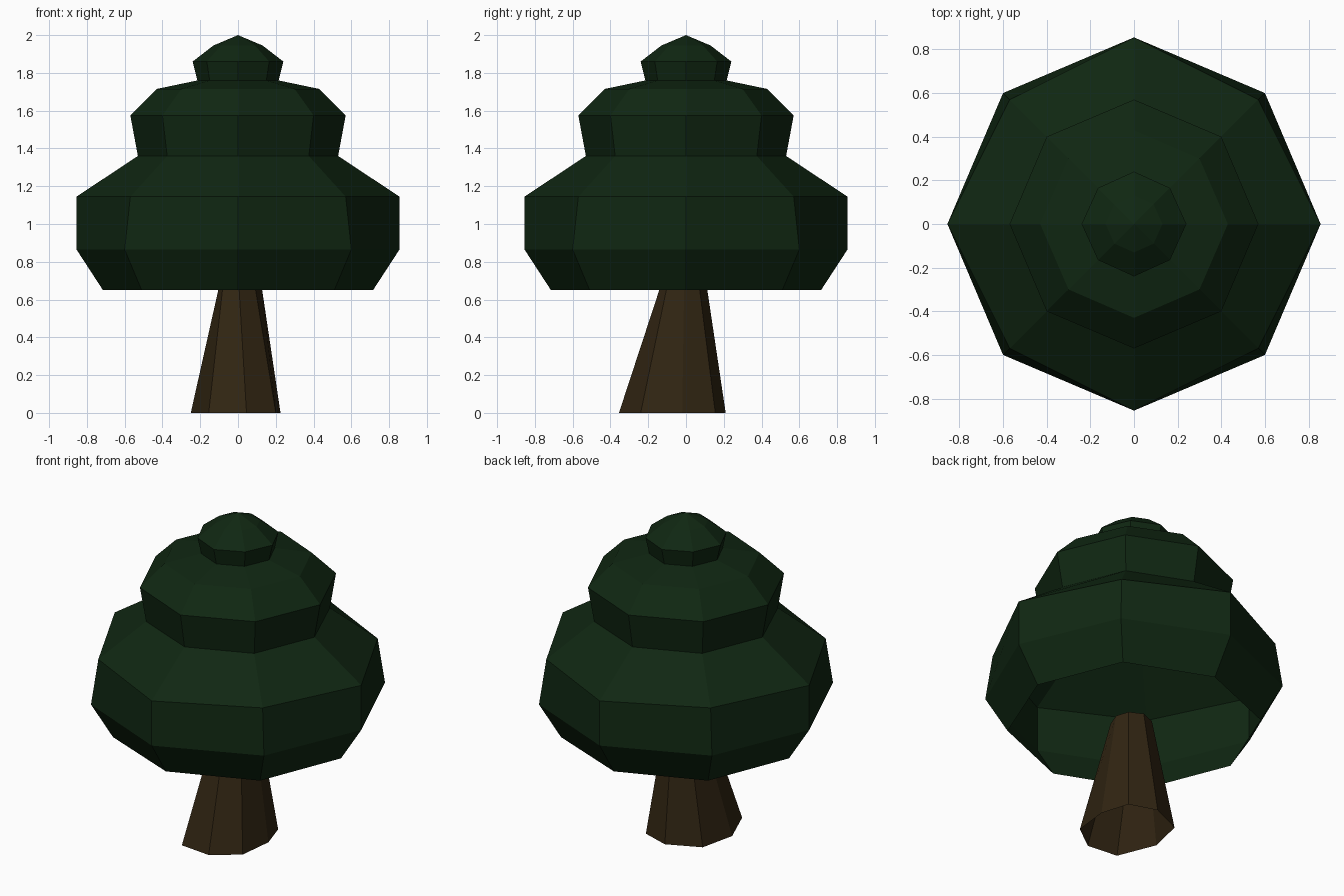
import bpy
import bmesh
from math import sin, cos, pi, sqrt

cube = bpy.data.objects.get("Cube")
if cube:
    bpy.data.objects.remove(cube, do_unlink=True)


def material(name, rgb):
    mat = bpy.data.materials.new(name)
    mat.use_nodes = True
    mat.diffuse_color = (*rgb, 1)
    bsdf = next(n for n in mat.node_tree.nodes if n.type == 'BSDF_PRINCIPLED')
    bsdf.inputs["Base Color"].default_value = (*rgb, 1)
    bsdf.inputs["Roughness"].default_value = 0.9
    return mat


def loft(name, rings, mat, apex=None):
    """Skin a stack of closed rings, with an optional point on top."""
    bm = bmesh.new()
    loops = [[bm.verts.new(p) for p in ring] for ring in rings]
    count = len(loops[0])
    for low, high in zip(loops, loops[1:]):
        for i in range(count):
            j = (i + 1) % count
            bm.faces.new((low[i], low[j], high[j], high[i]))
    if apex:
        tip = bm.verts.new(apex)
        for i in range(count):
            bm.faces.new((loops[-1][i], loops[-1][(i + 1) % count], tip))
    mesh = bpy.data.meshes.new(name)
    bm.to_mesh(mesh)
    bm.free()
    mesh.materials.append(mat)
    obj = bpy.data.objects.new(name, mesh)
    bpy.context.collection.objects.link(obj)
    return obj


def octagon(axis, diagonal, z):
    """Eight points: radius on the axes, and x = y offset on the diagonals."""
    radii = (axis, diagonal * sqrt(2))
    return [(radii[i % 2] * cos(i * pi / 4), radii[i % 2] * sin(i * pi / 4), z)
            for i in range(8)]


leaf_green = material("leaf green", (0.005, 0.020, 0.006))
bark_brown = material("bark brown", (0.030, 0.018, 0.006))

# Tiered foliage, hollow and open underneath
tiers = [
    (0.715, 0.51, 0.65), (0.855, 0.60, 0.865), (0.855, 0.57, 1.145),
    (0.53, 0.375, 1.36), (0.57, 0.40, 1.575), (0.43, 0.30, 1.715),
    (0.215, 0.15, 1.76), (0.24, 0.165, 1.86), (0.13, 0.09, 1.945),
]
loft("foliage", [octagon(*t) for t in tiers], leaf_green, (0, 0, 2))

# Leaning trunk with an uneven foot, open at both ends
foot = [(-0.155, -0.335), (0.045, -0.355), (0.20, -0.24), (0.225, -0.02),
        (0.17, 0.155), (0.0, 0.21), (-0.20, 0.12), (-0.25, -0.10)]
neck = [(-0.08, -0.11), (0.005, -0.135), (0.09, -0.10), (0.125, -0.01),
        (0.10, 0.07), (0.02, 0.11), (-0.07, 0.075), (-0.10, -0.015)]
loft("trunk", [[(x, y, 0) for x, y in foot],
               [(x, y, 0.67) for x, y in neck]], bark_brown)
